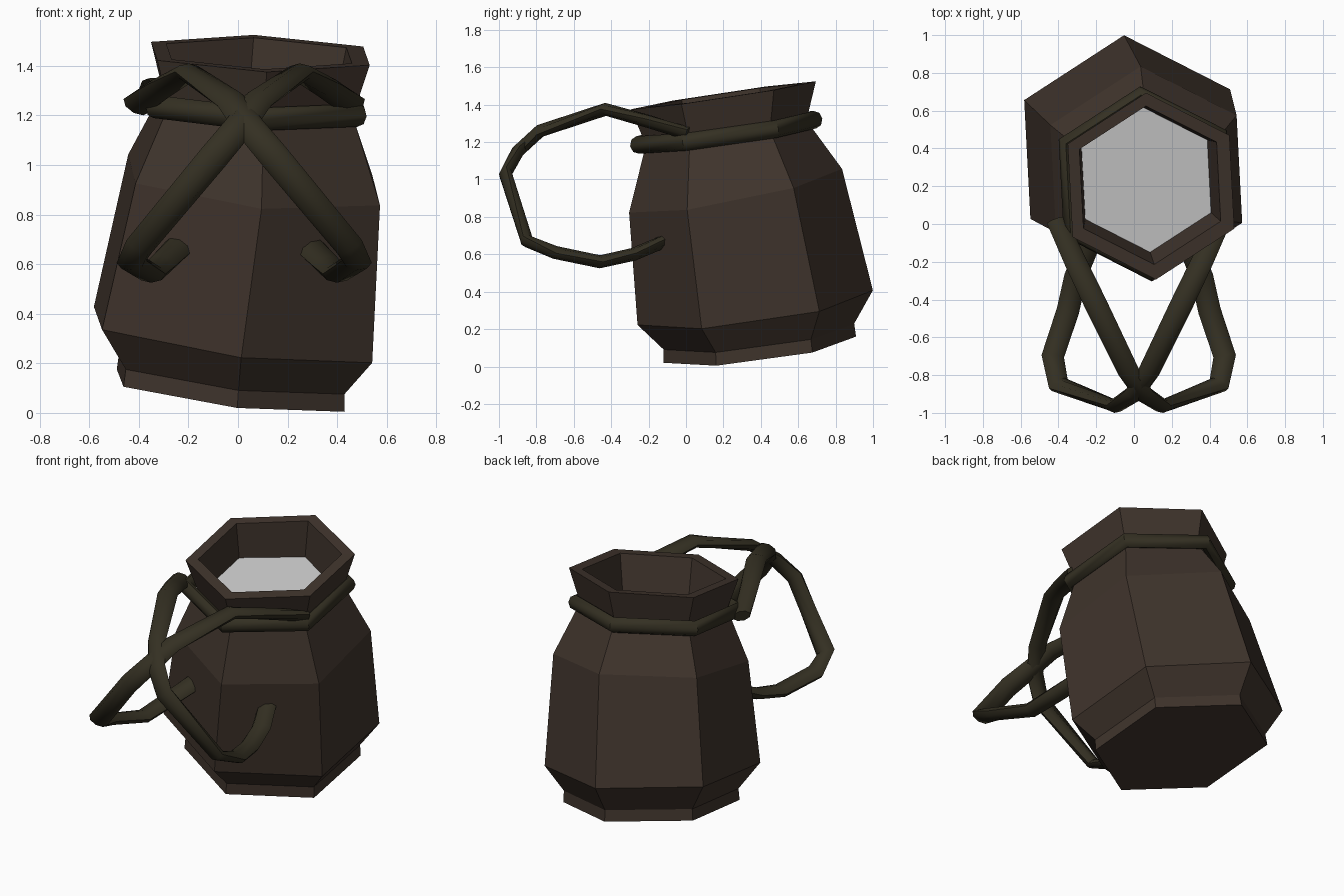
import bpy, math
from mathutils import Vector

if "Cube" in bpy.data.objects:
    bpy.data.objects.remove(bpy.data.objects["Cube"])


def material(name, col):
    m = bpy.data.materials.new(name)
    m.diffuse_color = (*col, 1)
    m.use_nodes = True
    m.node_tree.nodes["Principled BSDF"].inputs["Base Color"].default_value = m.diffuse_color
    return m


def make(name, verts, faces, mat=None):
    me = bpy.data.meshes.new(name)
    me.from_pydata([tuple(v) for v in verts], [], faces)
    me.update()
    ob = bpy.data.objects.new(name, me)
    bpy.context.collection.objects.link(ob)
    if mat:
        me.materials.append(mat)
    return ob


def hexagon(cx, cy, cz, r, sx, sy):
    """Tilted six-sided ring: z rises by sx and sy per unit of x and y."""
    pts = []
    for k in range(6):
        a = math.radians(-87 + 60 * k)
        dx, dy = r * math.cos(a), r * math.sin(a)
        pts.append(Vector((cx + dx, cy + dy, cz + sx * dx + sy * dy)))
    return pts


def bridge(count, n, closed=False):
    """Quads joining a run of n-point rings."""
    steps = count if closed else count - 1
    return [(i * n + k, i * n + (k + 1) % n,
             (i + 1) % count * n + (k + 1) % n, (i + 1) % count * n + k)
            for i in range(steps) for k in range(n)]


def strap(name, path, centre, wide, thin, mat, closed=False, n=8):
    """Flattened tube along a path, its thin side facing the loop centre."""
    verts, c, m = [], Vector(centre), len(path)
    for i, p in enumerate(path):
        a = path[(i - 1) % m] if closed or i else p
        b = path[(i + 1) % m] if closed or i < m - 1 else p
        t = (b - a).normalized()
        out = p - c
        if not closed:
            out.x = 0
        out = (out - t * out.dot(t)).normalized()
        side = t.cross(out)
        for k in range(n):
            g = 2 * math.pi * k / n
            verts.append(p + side * wide * math.cos(g) + out * thin * math.sin(g))
    faces = bridge(m, n, closed)
    if not closed:
        faces += [tuple(reversed(range(n))), tuple(range((m - 1) * n, m * n))]
    ob = make(name, verts, faces, mat)
    bpy.ops.object.select_all(action='DESELECT')
    ob.select_set(True)
    bpy.context.view_layer.objects.active = ob
    bpy.ops.object.mode_set(mode='EDIT')
    bpy.ops.mesh.select_all(action='SELECT')
    bpy.ops.mesh.normals_make_consistent(inside=False)
    bpy.ops.object.mode_set(mode='OBJECT')
    bpy.ops.object.shade_smooth_by_angle(angle=math.radians(50))


clay = material("brown_clay", (0.05, 0.034, 0.025))
leather = material("dark_leather", (0.034, 0.029, 0.016))

# Leaning six-sided pot: foot, belly, shoulder, neck, flared rim, inner wall
rings = [
    (-0.03, 0.395, 0.09, 0.515, -0.12, 0.13),
    (-0.025, 0.39, 0.16, 0.51, -0.12, 0.13),
    (-0.02, 0.37, 0.315, 0.63, -0.13, 0.14),
    (0.065, 0.265, 0.94, 0.57, -0.10, 0.20),
    (0.08, 0.215, 1.25, 0.43, -0.06, 0.15),
    (0.09, 0.20, 1.45, 0.495, -0.03, 0.15),
    (0.085, 0.205, 1.45, 0.42, -0.03, 0.15),
    (0.065, 0.235, 1.22, 0.385, -0.06, 0.15),
]
body = [p for r in rings for p in hexagon(*r)]
make("pot_body", body, bridge(len(rings), 6) + [(5, 4, 3, 2, 1, 0)], clay)

# Grey surface inside the mouth
make("contents", hexagon(*rings[-1]), [(0, 1, 2, 3, 4, 5)])

# Cord around the neck
strap("neck_cord", hexagon(0.06, 0.215, 1.252, 0.475, -0.05, 0.14),
      (0.06, 0.215, 1.252), 0.047, 0.04, leather, closed=True)

# Two carrying straps that cross in front, mirrored about the pot's middle
half = [(0.46, 0.02, 1.24), (0.36, -0.2, 1.31), (0.25, -0.43, 1.375),
        (0.08, -0.78, 1.26), (0.0, -0.9, 1.15), (-0.1, -0.965, 1.03),
        (-0.4, -0.85, 0.67), (-0.43, -0.7, 0.61), (-0.35, -0.46, 0.56),
        (-0.31, -0.28, 0.6), (-0.23, -0.09, 0.68)]
for name, s in (("left_strap", 1), ("right_strap", -1)):
    path = [Vector((0.025 + s * (x - 0.025), y, z)) for x, y, z in half]
    strap(name, path, (0, -0.45, 0.97), 0.06, 0.035, leather)
